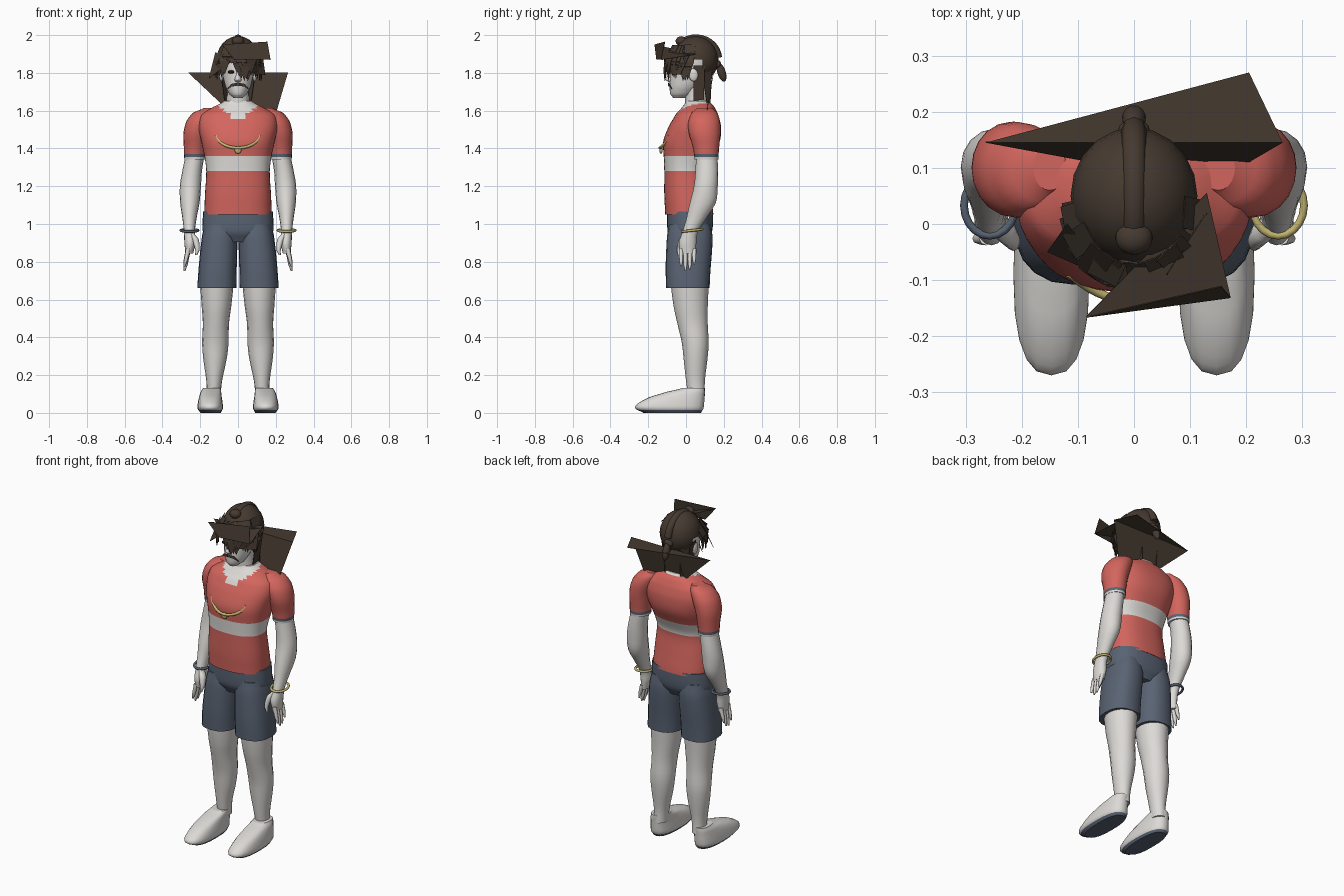
import bpy, bmesh, math, random
from mathutils import Vector, Matrix

if "Cube" in bpy.data.objects:
    bpy.data.objects.remove(bpy.data.objects["Cube"])

random.seed(4)


def material(name, r, g, b):
    m = bpy.data.materials.new(name)
    m.diffuse_color = (r, g, b, 1)
    m.use_nodes = True
    m.node_tree.nodes["Principled BSDF"].inputs["Base Color"].default_value = m.diffuse_color
    return m


RED = material("coral cloth", 0.65, 0.13, 0.11)
WHITE = material("pale skin and cloth", 0.72, 0.70, 0.67)
SLATE = material("slate cloth", 0.10, 0.125, 0.17)
HAIR = material("brown hair", 0.06, 0.042, 0.03)
GOLD = material("gold", 0.55, 0.46, 0.16)
DARK = material("dark eyes", 0.01, 0.01, 0.01)


def finish(name, bm, mats, rule=None, smooth=True):
    bmesh.ops.recalc_face_normals(bm, faces=bm.faces[:])
    me = bpy.data.meshes.new(name)
    for m in mats:
        me.materials.append(m)
    for f in bm.faces:
        f.smooth = smooth and len(f.verts) < 5
        if rule:
            f.material_index = rule(f.calc_center_median())
    bm.to_mesh(me)
    bm.free()
    ob = bpy.data.objects.new(name, me)
    bpy.context.collection.objects.link(ob)
    return ob


def loft(name, rings, mats, side=1, n=16, steps=3, power=2.0, rule=None):
    """Skin horizontal rings (x, y front, y back, z, half width), with smooth steps between."""
    pts = [Vector(r) for r in rings]
    fine = []
    for i in range(len(pts) - 1):
        p0, p1, p2, p3 = (pts[max(i - 1, 0)], pts[i], pts[i + 1],
                          pts[min(i + 2, len(pts) - 1)])
        for k in range(steps):
            t = k / steps
            q = 0.5 * (2 * p1 + (p2 - p0) * t + (2 * p0 - 5 * p1 + 4 * p2 - p3) * t * t
                       + (3 * p1 - p0 - 3 * p2 + p3) * t ** 3)
            q[3] = p1[3] + (p2[3] - p1[3]) * t
            fine.append(q)
    fine.append(pts[-1])
    bm = bmesh.new()
    loops = []
    for x, y0, y1, z, rx in fine:
        loop = []
        for k in range(n):
            a = math.tau * k / n
            c, s = math.cos(a), math.sin(a)
            px = math.copysign(abs(c) ** (2 / power), c) * rx
            py = math.copysign(abs(s) ** (2 / power), s) * (y1 - y0) / 2
            loop.append(bm.verts.new((side * (x + px), (y0 + y1) / 2 + py, z)))
        loops.append(loop)
    for a, b in zip(loops, loops[1:]):
        for k in range(n):
            bm.faces.new((a[k], a[(k + 1) % n], b[(k + 1) % n], b[k]))
    bm.faces.new(loops[0])
    bm.faces.new(loops[-1])
    return finish(name, bm, mats, rule)


def ellipsoid(name, loc, size, mat, tilt=0, keep=None):
    bm = bmesh.new()
    bmesh.ops.create_uvsphere(bm, u_segments=20, v_segments=12, radius=1)
    bm.transform(Matrix.Translation(loc) @ Matrix.Rotation(tilt, 4, 'X')
                 @ Matrix.Diagonal((*size, 1)))
    if keep:
        bmesh.ops.delete(bm, geom=[v for v in bm.verts if not keep(v.co)], context='VERTS')
    return finish(name, bm, [mat])


def tube(name, points, radius, mat, closed=False):
    cu = bpy.data.curves.new(name, 'CURVE')
    cu.dimensions = '3D'
    cu.bevel_depth = radius
    cu.bevel_resolution = 2
    cu.use_fill_caps = True
    sp = cu.splines.new('POLY')
    sp.points.add(len(points) - 1)
    for p, co in zip(sp.points, points):
        p.co = (*co, 1)
    sp.use_cyclic_u = closed
    cu.materials.append(mat)
    ob = bpy.data.objects.new(name, cu)
    bpy.context.collection.objects.link(ob)


def sheet(name, polys, mat):
    bm = bmesh.new()
    for poly in polys:
        bm.faces.new([bm.verts.new(p) for p in poly])
    ob = finish(name, bm, [mat], smooth=False)
    ob.modifiers.new("thickness", 'SOLIDIFY').thickness = 0.002


# Shirt with a chest stripe and open neckline
def shirt_colour(c):
    if 1.28 < c.z < 1.36:
        return 1
    return int(c.z > (1.54 + 0.85 * abs(c.x) if c.y < 0.07 else 1.64))


loft("shirt", [(0, -.11, .145, 1.05, .178), (0, -.115, .13, 1.15, .175),
               (0, -.115, .115, 1.28, .168), (0, -.118, .145, 1.36, .178),
               (0, -.12, .18, 1.44, .195), (0, -.09, .185, 1.52, .21),
               (0, -.055, .17, 1.58, .195), (0, -.02, .15, 1.62, .13),
               (0, 0, .125, 1.65, .075)],
     [RED, WHITE], n=44, steps=5, power=2.4, rule=shirt_colour)

# Shorts hips
loft("shorts_hips", [(0, -.07, .11, .905, .09), (0, -.095, .135, .95, .18),
                     (0, -.10, .143, 1.0, .188), (0, -.10, .143, 1.065, .184)],
     [SLATE], n=32, power=2.4)

for side, tag in ((1, "left"), (-1, "right")):
    # Shorts legs and bare legs
    loft(tag + "_shorts_leg", [(.112, -.105, .125, .66, .103), (.108, -.108, .13, .76, .101),
                               (.102, -.105, .138, .86, .098), (.097, -.1, .14, .94, .093),
                               (.093, -.09, .13, 1.0, .085)], [SLATE], side, n=20, power=2.4)
    loft(tag + "_leg", [(.128, .01, .1, .09, .037), (.126, .0, .1, .17, .042),
                        (.122, -.012, .113, .28, .061), (.120, -.022, .12, .37, .070),
                        (.117, -.045, .115, .47, .069), (.114, -.065, .115, .56, .078),
                        (.112, -.08, .12, .68, .088)], [WHITE], side)
    # Shoes with a slate sole
    loft(tag + "_shoe", [(.145, -.225, .08, 0, .054), (.147, -.268, .092, .022, .067),
                         (.147, -.255, .096, .05, .066), (.146, -.19, .098, .085, .060),
                         (.143, -.10, .1, .112, .054), (.138, -.02, .1, .132, .047)],
         [WHITE, SLATE], side, n=20, power=2.5, rule=lambda c: int(c.z < 0.018))
    # Sleeves with a slate hem line
    loft(tag + "_sleeve", [(.228, .045, .172, 1.342, .056), (.228, .044, .173, 1.354, .057),
                           (.228, .042, .173, 1.370, .058), (.226, .035, .176, 1.41, .061),
                           (.220, .015, .182, 1.48, .069), (.200, .012, .18, 1.545, .073),
                           (.175, .03, .165, 1.59, .062), (.150, .06, .14, 1.615, .03)],
         [RED, WHITE, SLATE], side, n=20,
         rule=lambda c: 0 if c.z > 1.37 else 2 if c.z > 1.354 else 1)
    # Arms, palms and fingers
    loft(tag + "_arm", [(.258, -.03, .05, .845, .021), (.254, -.038, .055, .90, .030),
                        (.257, -.02, .062, .955, .029), (.257, .0, .10, 1.02, .036),
                        (.255, .02, .157, 1.11, .051), (.252, .042, .168, 1.2, .056),
                        (.243, .05, .17, 1.28, .052), (.228, .053, .166, 1.37, .05)],
         [WHITE], side)
    for i, low in enumerate((.775, .752, .757, .785)):
        y = -.026 + i * .023
        loft(tag + "_finger_%d" % (i + 1),
             [(.283, y - .004, y + .004, low, .005), (.277, y - .010, y + .010, low + .03, .010),
              (.263, y - .012, y + .012, .87, .013)], [WHITE], side, n=8)
    loft(tag + "_thumb", [(.221, -.045, -.03, .835, .006), (.215, -.048, -.02, .865, .012),
                          (.226, -.038, .005, .92, .018), (.245, -.02, .02, .95, .014)],
         [WHITE], side, n=8)
    # Wrist bands
    tube(tag + "_bracelet", [(side * .257 + .046 * math.cos(a), .033 + .054 * math.sin(a),
                              .966 + .006 * math.sin(a))
                             for a in [math.tau * k / 20 for k in range(20)]],
         .007, GOLD if side > 0 else SLATE, True)
    # Ears, eyes and side locks
    ellipsoid(tag + "_ear", (side * .088, .04, 1.79), (.012, .024, .035), WHITE)
    ellipsoid(tag + "_eye", (side * .036, -.077, 1.805), (.018, .009, .009), DARK)
    sheet(tag + "_side_lock", [[(side * .094, .04, 1.84), (side * .098, .10, 1.84),
                                (side * .072, .095, 1.66), (side * .068, .04, 1.65)],
                               [(side * .098, .08, 1.84), (side * .06, .14, 1.84),
                                (side * .05, .13, 1.64), (side * .07, .11, 1.64)]], HAIR)

# Neck and head
loft("neck", [(0, -.005, .125, 1.59, .075), (0, -.005, .115, 1.65, .061),
              (0, -.01, .115, 1.75, .058)], [WHITE])
loft("head", [(0, -.068, .0, 1.668, .025), (0, -.083, .04, 1.685, .045),
              (0, -.087, .08, 1.725, .066), (0, -.085, .13, 1.78, .080),
              (0, -.08, .15, 1.85, .088), (0, -.06, .14, 1.92, .08),
              (0, -.01, .1, 1.97, .05)], [WHITE], n=24)
loft("nose", [(0, -.095, -.06, 1.752, .015), (0, -.112, -.06, 1.765, .018),
              (0, -.095, -.06, 1.79, .010), (0, -.082, -.06, 1.82, .007)], [WHITE], n=10)
sheet("moustache", [[(s * .004, -.095, 1.748), (s * .035, -.088, 1.742), (s * .06, -.074, 1.712),
                     (s * .035, -.09, 1.728), (s * .004, -.095, 1.732)] for s in (1, -1)], HAIR)

# Hair cap, crown braid and tied tail
ellipsoid("hair_cap", (0, .05, 1.87), (.113, .122, .125), HAIR,
          keep=lambda c: c.z > (1.77 if c.y > .06 else 1.87))
tube("crown_braid", [(0, .052 + .118 * math.cos(a), 1.87 + .112 * math.sin(a))
                     for a in [math.radians(5 + 12 * k) for k in range(12)]], .022, HAIR)
ellipsoid("crown_knob", (0, -.025, 1.968), (.033, .03, .026), HAIR)
ellipsoid("hair_tie", (0, .168, 1.845), (.028, .018, .022), HAIR)
ellipsoid("hair_tail", (0, .188, 1.803), (.021, .022, .052), HAIR, tilt=math.radians(18))

# Broad back sheets of hair
sheet("back_hair_sheets", [
    [(-.265, .145, 1.803), (.265, .145, 1.803), (.205, .27, 1.803)],
    [(-.265, .145, 1.803), (.265, .145, 1.803), (.205, .11, 1.60), (-.05, .105, 1.60)]], HAIR)

# Large front fringe planes
sheet("fringe_planes", [
    [(-.085, -.165, 1.95), (.155, -.11, 1.965), (.172, -.13, 1.87), (-.02, -.155, 1.87)],
    [(-.085, -.165, 1.95), (.172, -.13, 1.87), (.13, .055, 1.90)],
    [(-.155, -.05, 1.77), (-.12, .0, 1.91), (-.04, -.10, 1.86)],
    [(.13, .02, 1.90), (.145, -.03, 1.79), (.05, -.10, 1.80), (.06, -.09, 1.92)]], HAIR)

# Loose fringe tufts around the brow
tufts = []
for i in range(30):
    a = math.radians(-175 + 170 * i / 29)
    r = random.uniform(.98, 1.12)
    cx, cy = math.cos(a), math.sin(a)
    top = Vector((cx * .09, .03 + cy * .1, random.uniform(1.90, 1.95)))
    low = random.uniform(1.755, 1.80) if abs(a + 1.9) > .22 else 1.85
    tip = Vector((cx * .118 * r, .02 + cy * .125 * r, low))
    across = Vector((-cy, cx, 0)) * random.uniform(.022, .034)
    mid = (top + tip) / 2 + Vector((cx, cy, 0)) * .022
    tufts += [[top - across, top + across, mid + across, mid - across],
              [mid - across, mid + across, tip]]
sheet("fringe_tufts", tufts, HAIR)

# Necklace and pendant
tube("necklace", [(.115 * math.sin(t), -.138 + .05 * math.sin(t) ** 2,
                   1.475 - .072 * math.cos(t)) for t in
                  [math.radians(-85 + 10 * k) for k in range(18)]], .008, GOLD)
ellipsoid("pendant", (0, -.132, 1.392), (.018, .009, .02), GOLD)
